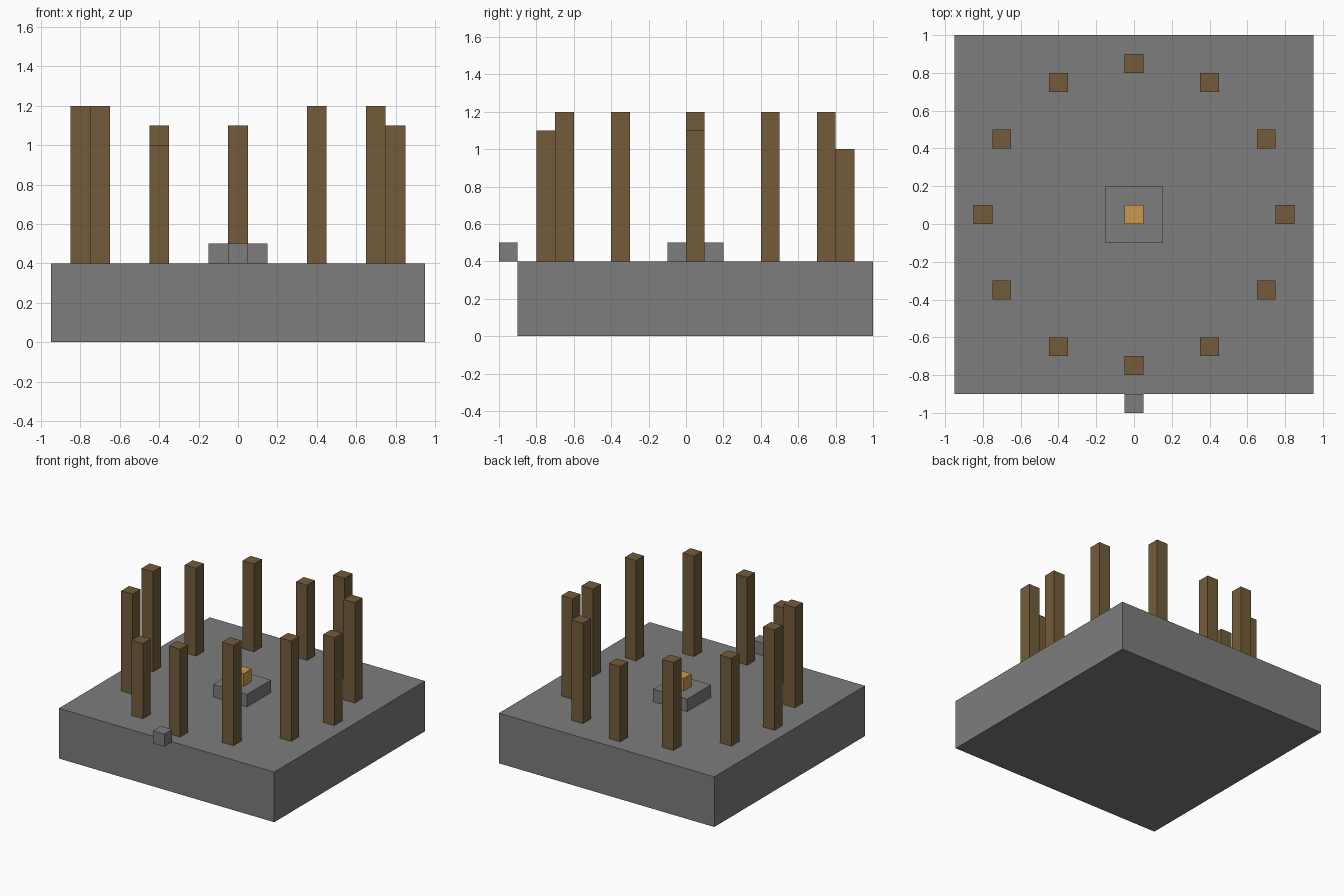
import bpy
import bmesh
from mathutils import Vector

cube = bpy.data.objects.get("Cube")
if cube:
    bpy.data.objects.remove(cube, do_unlink=True)


def srgb(*rgb):
    return tuple(((c / 255 + 0.055) / 1.055) ** 2.4 for c in rgb) + (1.0,)


def material(name, color):
    mat = bpy.data.materials.new(name)
    mat.use_nodes = True
    mat.diffuse_color = color
    mat.node_tree.nodes["Principled BSDF"].inputs["Base Color"].default_value = color
    return mat


def box(name, center_xy, size_xy, bottom, top, mat):
    """Flat-shaded box standing between two heights."""
    size = Vector((*size_xy, top - bottom))
    bm = bmesh.new()
    bmesh.ops.create_cube(bm, size=1)
    bmesh.ops.scale(bm, vec=size, verts=bm.verts)
    mesh = bpy.data.meshes.new(name)
    bm.to_mesh(mesh)
    bm.free()
    mesh.materials.append(mat)
    obj = bpy.data.objects.new(name, mesh)
    obj.location = (*center_xy, (bottom + top) / 2)
    bpy.context.collection.objects.link(obj)
    return obj


stone = material("stone grey", srgb(125, 125, 125))
wood = material("dark wood brown", srgb(115, 92, 58))
gold = material("golden wood", srgb(203, 154, 79))

UNIT = 0.1
GROUND = 4 * UNIT
MID_Y = 0.05  # centre of the ring

# Ground slab, with a small stone at the middle of its front edge
box("ground_slab", (0, MID_Y), (1.9, 1.9), 0, GROUND, stone)
box("entrance_stone", (0, -0.95), (UNIT, UNIT), GROUND, GROUND + UNIT, stone)

# Central altar with a golden block on it
box("altar_base", (0, MID_Y), (0.3, 0.3), GROUND, GROUND + UNIT, stone)
box("altar_block", (0, MID_Y), (UNIT, UNIT), GROUND + UNIT, GROUND + 2 * UNIT, gold)

# Ring of posts: x, y from the ring centre and height, in units
posts = [
    (0, 8, 6), (4, 7, 8), (7, 4, 8), (8, 0, 7),
    (7, -4, 8), (4, -7, 8), (0, -8, 7), (-4, -7, 6),
    (-7, -4, 8), (-8, 0, 8), (-7, 4, 7), (-4, 7, 7),
]
for i, (x, y, height) in enumerate(posts, 1):
    box(f"wooden_post_{i}", (x * UNIT, MID_Y + y * UNIT), (UNIT, UNIT),
        GROUND, GROUND + height * UNIT, wood)
